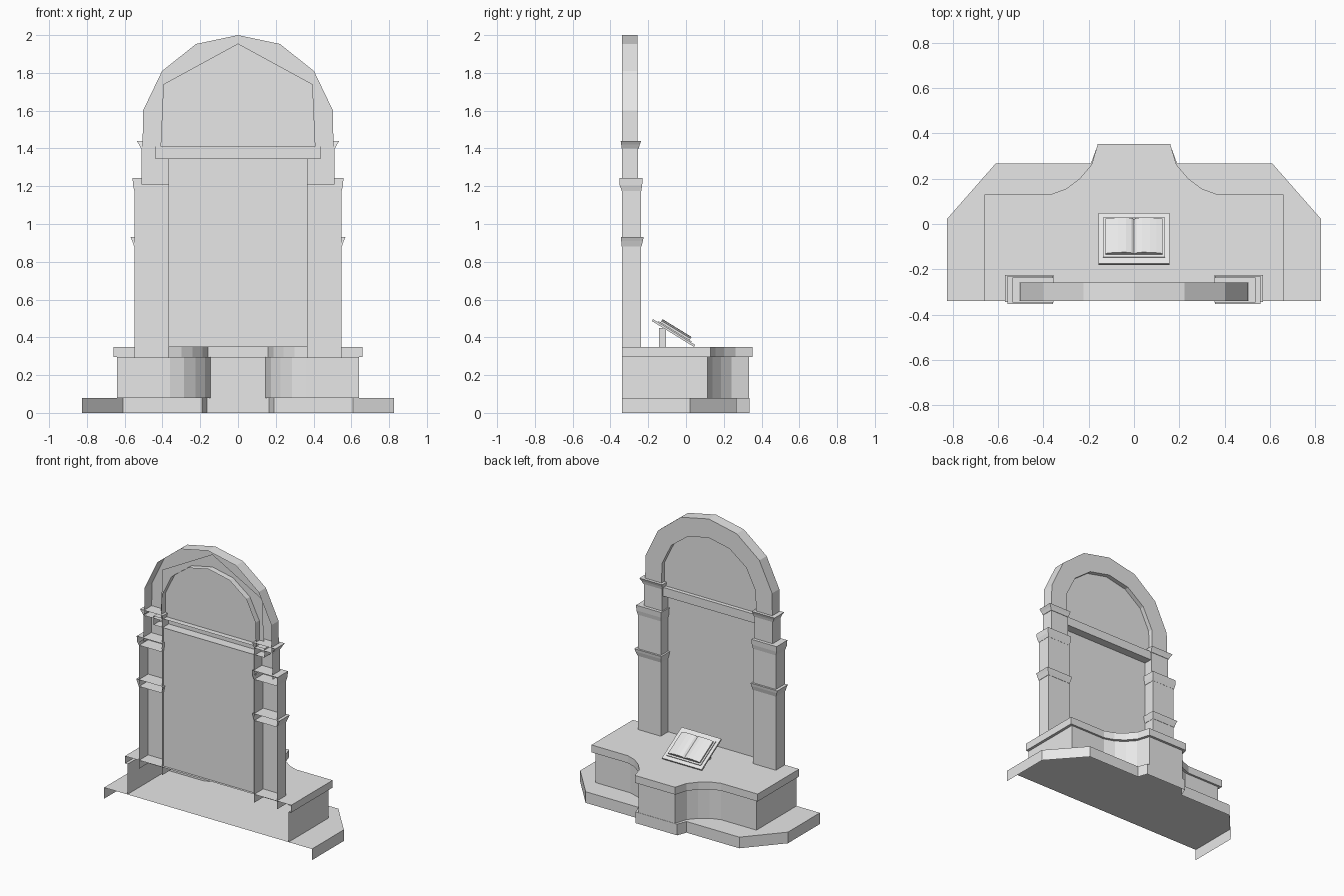
import bpy, bmesh, math
from mathutils import Matrix, Vector

if "Cube" in bpy.data.objects:
    bpy.data.objects.remove(bpy.data.objects["Cube"])

stone = bpy.data.materials.new("pale_stone")
stone.diffuse_color = (0.8, 0.8, 0.8, 1)
stone.use_nodes = True
stone.node_tree.nodes["Principled BSDF"].inputs["Base Color"].default_value = stone.diffuse_color


def finish(name, bm, recalc=True):
    if recalc:
        bmesh.ops.recalc_face_normals(bm, faces=bm.faces)
    me = bpy.data.meshes.new(name)
    bm.to_mesh(me)
    bm.free()
    me.materials.append(stone)
    ob = bpy.data.objects.new(name, me)
    bpy.context.collection.objects.link(ob)
    return ob


def shell(name, rings, bottom=False, top=False):
    """Skin open outlines together, leaving the rear side open."""
    bm = bmesh.new()
    vs = [[bm.verts.new(p) for p in r] for r in rings]
    for a, b in zip(vs, vs[1:]):
        for i in range(len(a) - 1):
            bm.faces.new((a[i], a[i + 1], b[i + 1], b[i]))
    if bottom:
        bm.faces.new(vs[0])
    if top:
        bm.faces.new(vs[-1])
    return finish(name, bm)


def plate(name, pts):
    bm = bmesh.new()
    bm.faces.new([bm.verts.new(p) for p in pts])
    return finish(name, bm, False)


def mirrored(half):
    """Complete a left half outline; a point on x = 0 is used once."""
    return half + [(-x, v) for x, v in reversed(half) if x != 0]


def at_z(outline, z):
    return [(x, y, z) for x, y in outline]


def at_y(outline, y):
    return [(x, y, z) for x, z in outline]


BACK = -0.34

# stepped base, pedestal and table slab, all open at the rear
base = mirrored([(-.825, BACK), (-.825, .022), (-.61, .267), (-.19, .267), (-.165, .336)])
body = mirrored([(-.64, BACK), (-.64, .115), (-.36, .115), (-.285, .14),
                 (-.225, .185), (-.175, .24), (-.145, .334)])
slab = mirrored([(-.66, BACK), (-.66, .13), (-.37, .13), (-.30, .155),
                 (-.24, .20), (-.187, .262), (-.16, .352)])
shell("base_step", [at_z(base, 0), at_z(base, .08)], top=True)
shell("pedestal", [at_z(body, .08), at_z(body, .297)])
shell("table_slab", [at_z(body, .297), at_z(slab, .297), at_z(slab, .35)], top=True)


def pillar_ring(s, outer, inner, back, front, z):
    return [(s * outer, back, z), (s * outer, front, z), (s * inner, front, z), (s * inner, back, z)]


# pillars with flared mouldings
for side, s in (("left", -1), ("right", 1)):
    def stack(name, rows, **caps):
        shell(side + name, [pillar_ring(s, *r) for r in rows], **caps)

    stack("_pillar", [(.547, .367, BACK, -.238, .29), (.547, .367, BACK, -.238, 1.20)])
    stack("_upper_pillar", [(.511, .367, BACK, -.253, 1.21), (.511, .367, BACK, -.253, 1.41)])
    stack("_middle_moulding", [(.550, .365, BACK, -.236, .88), (.560, .358, -.343, -.228, .91),
                               (.568, .354, -.344, -.225, .93)], bottom=True, top=True)
    stack("_capital", [(.549, .365, BACK, -.237, 1.175), (.556, .360, -.351, -.232, 1.205),
                       (.558, .358, -.352, -.230, 1.243)], bottom=True, top=True)
    stack("_arch_moulding", [(.514, .365, BACK, -.250, 1.40), (.524, .360, -.343, -.245, 1.42),
                             (.537, .356, -.346, -.237, 1.44)], bottom=True, top=True)

# arch with faceted outer rim and inner reveal
outer = mirrored([(-.505, 1.41), (-.503, 1.60), (-.402, 1.81), (-.222, 1.953), (0, 2.0)])
inner = mirrored([(-.375, 1.41), (-.372, 1.58), (-.298, 1.73), (-.165, 1.83), (0, 1.865)])
shell("arch", [at_y(outer, BACK), at_y(outer, -.258), at_y(inner, -.258), at_y(inner, -.333)])

# gable panel inside the arch and tall panel between the pillars
plate("arch_panel", at_y([(-.41, 1.41), (-.395, 1.74), (0, 1.955), (.395, 1.74), (.41, 1.41)], -.29))
plate("main_panel", at_y([(-.367, .35), (-.367, 1.347), (.367, 1.347), (.367, .35)], -.322))

# beam across the arch, open at the rear
bx = .44
shell("cross_beam", [
    [(-bx, -.33, 1.347), (-bx, -.262, 1.347), (bx, -.262, 1.347), (bx, -.33, 1.347)],
    [(-bx, -.33, 1.41), (-bx, -.262, 1.41), (bx, -.262, 1.41), (bx, -.33, 1.41)]],
    bottom=True, top=True)


def box(name, size, loc, matrix=Matrix()):
    bm = bmesh.new()
    bmesh.ops.create_cube(bm, size=1)
    bmesh.ops.scale(bm, vec=size, verts=bm.verts)
    bmesh.ops.translate(bm, vec=loc, verts=bm.verts)
    bmesh.ops.transform(bm, matrix=matrix, verts=bm.verts)
    return finish(name, bm)


# sloping book rest on a post
tilt = Matrix.Translation((0, -.066, .423)) @ Matrix.Rotation(math.radians(-31.5), 4, 'X')
box("rest_post", (.20, .037, .10), (0, -.125, .40))
box("book_rest", (.315, .262, .012), (0, 0, 0), tilt)
box("book_cover", (.272, .205, .006), (0, .002, .009), tilt)

# open book pages: curved section swept down the slope
page = [(-.125, .012), (-.125, .022), (-.10, .027), (-.07, .031), (-.035, .032), (-.012, .027), (0, .018)]
section = mirrored(page)
bm = bmesh.new()
ends = [[bm.verts.new(tilt @ Vector((x, v, w))) for x, w in section] for v in (-.088, .092)]
n = len(section)
for i in range(n):
    j = (i + 1) % n
    bm.faces.new((ends[0][i], ends[0][j], ends[1][j], ends[1][i]))
for e in ends:
    bm.faces.new(e)
finish("open_book", bm)
